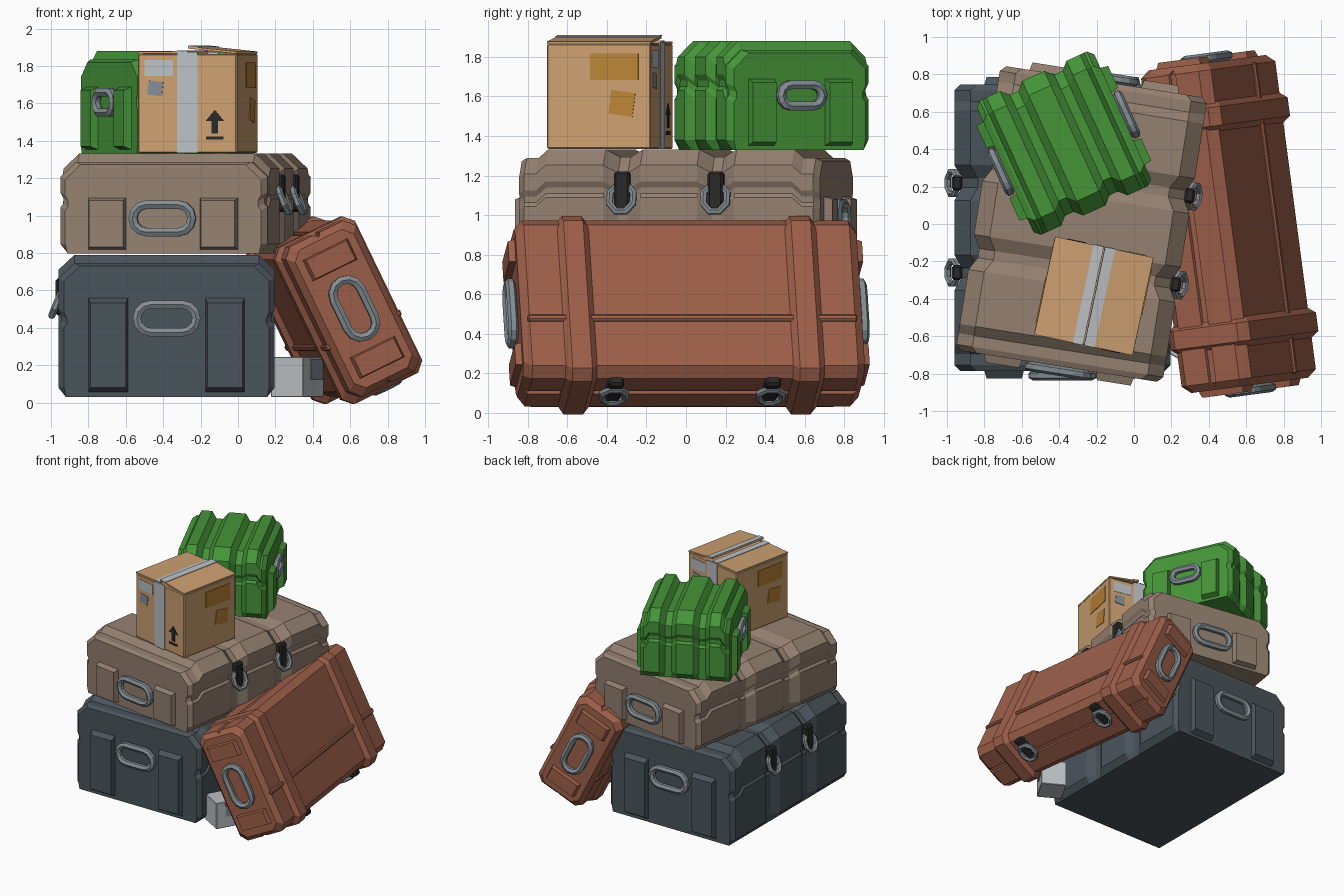
import bpy, bmesh, math
from mathutils import Matrix, Vector

if "Cube" in bpy.data.objects:
    bpy.data.objects.remove(bpy.data.objects["Cube"])

def T(x, y, z): return Matrix.Translation((x, y, z))
def R(deg, axis): return Matrix.Rotation(math.radians(deg), 4, axis)
def sign(a): return math.copysign(1, a)

def material(name, rgb):
    m = bpy.data.materials.new(name)
    m.diffuse_color = (*rgb, 1)
    m.use_nodes = True
    m.node_tree.nodes["Principled BSDF"].inputs["Base Color"].default_value = m.diffuse_color
    return m

SLATE = material("dark slate", (.068, .090, .105))
TAUPE = material("taupe", (.30, .222, .165))
GREEN = material("green", (.06, .30, .04))
RUST = material("red brown", (.34, .115, .068))
TAN = material("cardboard tan", (.61, .35, .165))
PALE = material("pale grey", (.50, .53, .55))
STEEL = material("steel grey", (.23, .27, .295))
BLACK = material("black", (.022, .022, .022))
OCHRE = material("ochre", (.50, .235, .035))

def make(name, bm, mat, M):
    bmesh.ops.recalc_face_normals(bm, faces=bm.faces)
    me = bpy.data.meshes.new(name)
    bm.to_mesh(me)
    bm.free()
    me.materials.append(mat)
    o = bpy.data.objects.new(name, me)
    o.matrix_world = M
    bpy.context.collection.objects.link(o)
    return o

def box(name, size, mat, M, taper=1.0, bevel=0):
    """Box; its +y face is scaled by taper."""
    bm = bmesh.new()
    bmesh.ops.create_cube(bm, size=1)
    for v in bm.verts:
        k = taper if v.co.y > 0 else 1
        v.co = Vector((v.co.x * size[0] * k, v.co.y * size[1], v.co.z * size[2] * k))
    if bevel:
        bmesh.ops.bevel(bm, geom=bm.edges[:], offset=bevel, segments=1, affect='EDGES')
    return make(name, bm, mat, M)

def prism(name, pts, depth, mat, M):
    """Outline in xz, extruded toward -y."""
    bm = bmesh.new()
    f = bm.faces.new([bm.verts.new((x, 0, z)) for x, z in pts])
    g = bmesh.ops.extrude_face_region(bm, geom=[f])["geom"]
    bmesh.ops.translate(bm, verts=[v for v in g if isinstance(v, bmesh.types.BMVert)], vec=(0, -depth, 0))
    return make(name, bm, mat, M)

def loft(name, profile, sections, mat, M, flat_base=False):
    """Profile in xz carried along y; each section is (y, x inset, z inset)."""
    bm = bmesh.new()
    base = min(z for _, z in profile) + .001
    rings = []
    for y, ix, iz in sections:
        ring = []
        for x, z in profile:
            dx = 0 if flat_base and z < base else ix * sign(x)
            dz = 0 if flat_base and z < 0 else iz * sign(z)
            ring.append(bm.verts.new((x - dx, y, z - dz)))
        rings.append(ring)
    n = len(profile)
    for a, b in zip(rings, rings[1:]):
        for k in range(n):
            bm.faces.new((a[k], a[(k + 1) % n], b[(k + 1) % n], b[k]))
    bm.faces.new(rings[0])
    bm.faces.new(rings[-1])
    return make(name, bm, mat, M)

def mirrored(sec):
    return sec + [(-s[0], *s[1:]) for s in reversed(sec)]

def ring(name, path, r, mat, M, sides=6):
    """Closed tube along an xz path."""
    bm = bmesh.new()
    n, loops = len(path), []
    for k in range(n):
        p, q = Vector(path[k - 1]), Vector(path[(k + 1) % n])
        t = (q - p).normalized()
        nx, nz = t.y, -t.x
        loops.append([bm.verts.new((path[k][0] + nx * r * math.cos(a), r * math.sin(a), path[k][1] + nz * r * math.cos(a)))
                      for a in (math.tau * (s + .5) / sides for s in range(sides))])
    for k in range(n):
        a, b = loops[k], loops[(k + 1) % n]
        for s in range(sides):
            bm.faces.new((a[s], a[(s + 1) % sides], b[(s + 1) % sides], b[s]))
    return make(name, bm, mat, M)

def handle(name, w, h, M, r=.026):
    """Oval carrying ring in the xz plane."""
    rad, off = h / 2 - r, w / 2 - h / 2
    path = []
    for side in (1, -1):
        for k in range(7):
            a = math.radians(-90 + 30 * k) + (0 if side > 0 else math.pi)
            path.append((side * off + rad * math.cos(a), rad * math.sin(a)))
    ring(name, path, r, STEEL, M)

def latch(name, M, tilt=22):
    """Outward is +x, up is +z."""
    box(name + "_lever", (.055, .08, .2), BLACK, M @ T(.022, 0, .005), bevel=.012)
    path = [(.064 * math.cos(a), .077 * math.sin(a)) for a in (math.tau * (k + .5) / 8 for k in range(8))]
    ring(name + "_ring", path, .019, STEEL, M @ T(.045, 0, -.03) @ R(-tilt, 'Y') @ R(90, 'Z'))

def crate(name, w, L, h, g, mat, M, pad_top, hz, hsize, latch_side=0, lz=0):
    """Moulded crate: w, L half width and length, h height, g groove position."""
    s, b, t = -h / 2 + .62 * h, -h / 2, h / 2
    half = [(w - .04, b), (w, b + .05), (w, s - .04), (w - .015, s - .02), (w - .015, s + .01),
            (w, s + .04), (w, t - .08), (w - .085, t)]
    prof = half + [(-x, z) for x, z in reversed(half)]
    q, e = (.095, 1) if L > .5 else (.065, .5)
    sec = [(-L, .03, .06), (-L + .03, 0, .045), (-L + .09 * e, 0, .045), (-L + .14 * e, 0, 0),
           (-g - q, 0, 0), (-g - .025, .04, .04), (-g + .025, .04, .04), (-g + q, 0, 0)]
    loft(name + "_body", prof, mirrored(sec), mat, M, True)
    for k, E in (("front", M @ R(180, 'Z')), ("back", M)):
        # end pads either side of the carrying handle
        for sx in (-1, 1):
            z0 = b + .015
            box(f"{name}_{k}_pad", (.38 * w, .06, pad_top - z0), mat,
                E @ T(sx * .54 * w, L + .012, (z0 + pad_top) / 2), taper=.86)
        handle(f"{name}_{k}_handle", *hsize, E @ T(0, L + .025, hz))
    if latch_side:
        for y in (-g, g):
            latch(name + "_latch", M @ R(0 if latch_side > 0 else 180, 'Z') @ T(w - .035, y, lz))

# Stacked crates
crate("bottom_crate", .578, .765, .76, .24, SLATE, T(-.382, -.02, .41), .16, .04, (.37, .2), -1, .15)
crate("middle_crate", .56, .77, .535, .24, TAUPE, T(-.28, 0, 1.065) @ R(-9, 'Z'), .035, -.08, (.37, .2), 1, .05)
crate("top_crate", .395, .345, .55, .13, GREEN, T(-.375, .432, 1.605) @ R(24.5 - 90, 'Z'), .09, 0, (.28, .16))

# Leaning case: x is its thickness, z its height, y its length
C = T(.505, 0, .503) @ R(7.5, 'Z') @ R(-26, 'Y')
a, v, c = .445, .21, .05
quarter = [(v - c, -a), (v, -a + c), (v, a - c), (v - c, a)]
prof = quarter + [(.02, a), (.015, a - .015), (-.015, a - .015), (-.02, a)]
prof += [(-x, z) for x, z in reversed(quarter)]
prof += [(-.02, -a), (-.015, -a + .015), (.015, -a + .015), (.02, -a)]
loft("leaning_case_body", prof, mirrored([(-.87, .035, .035), (-.83, 0, 0)]), RUST, C)
outline = [(x, z - .02 if z > 0 else z) for x, z in quarter]
outline += [(-x, z) for x, z in reversed(outline)]
for y in (-.58, .58):
    band = [(y - .085, .005, .005), (y - .05, -.03, -.03), (y + .05, -.03, -.03), (y + .085, .005, .005)]
    loft("leaning_case_strap", outline, band, RUST, C)
for sx in (-1, 1):
    box("leaning_case_side_rib", (.03, 1.68, .035), RUST, C @ T(sx * v, 0, -.13), bevel=.008)
for k, E in (("front", C @ R(180, 'Z')), ("back", C)):
    for sz in (-1, 1):
        box(f"leaning_case_{k}_pad", (.28, .05, .13), RUST, E @ T(0, .878, sz * .29), taper=.86)
    handle(f"leaning_case_{k}_handle", .38, .21, E @ T(0, .895, 0) @ R(90, 'Y'))
for y in (-.4, .4):
    latch("leaning_case_latch", C @ T(.06, y, -a + .012) @ R(90, 'Y'), 0)

# Cardboard box
B = T(-.215, -.385, 1.6) @ R(-12, 'Z')
bw, bd, bh = .54, .535, .53
box("cardboard_box", (bw, bd, bh), TAN, B, bevel=.006)
for sx, tilt in ((-.5, .5), (.5, 6)):
    F = B @ T(sx * bw, 0, bh / 2 + .002) @ R(tilt if sx > 0 else -tilt, 'Y')
    box("cardboard_flap", (bw / 2 - .004, bd, .012), TAN, F @ T(-sx * bw / 2, 0, .004))
    box("top_tape", (.055, bd + .004, .005), PALE, F @ T(-sx * (bw - .06), 0, .012))
arrow = [(-.018, 0), (.018, 0), (.018, .065), (.05, .065), (0, .125), (-.05, .065), (-.018, .065)]
for S in (B, B @ R(180, 'Z')):
    F = S @ T(0, -bd / 2, 0)
    box("side_tape", (.11, .008, bh + .01), PALE, F @ T(0, -.001, .004))
    box("pale_label", (.155, .006, .085), PALE, F @ T(-.155, 0, .19))
    box("grey_label", (.08, .009, .075), STEEL, F @ T(-.175, 0, .08) @ R(6, 'Y'))
    prism("arrow_mark", arrow, .004, BLACK, F @ T(.15, 0, -.16))
    box("arrow_bar", (.095, .008, .018), BLACK, F @ T(.15, 0, -.185))
    G = S @ T(bw / 2, 0, 0)
    box("ochre_label_large", (.009, .25, .135), OCHRE, G @ T(0, .08, .15))
    box("ochre_label_small", (.009, .125, .12), OCHRE, G @ T(0, .12, -.035) @ R(-8, 'X'))

# Small box wedged under the leaning case
S = T(.317, -.64, .137) @ R(-30, 'Z')
box("small_box", (.2, .22, .215), PALE, S, bevel=.004)
box("small_box_label", (.009, .12, .11), STEEL, S @ T(.1, .03, .04))
